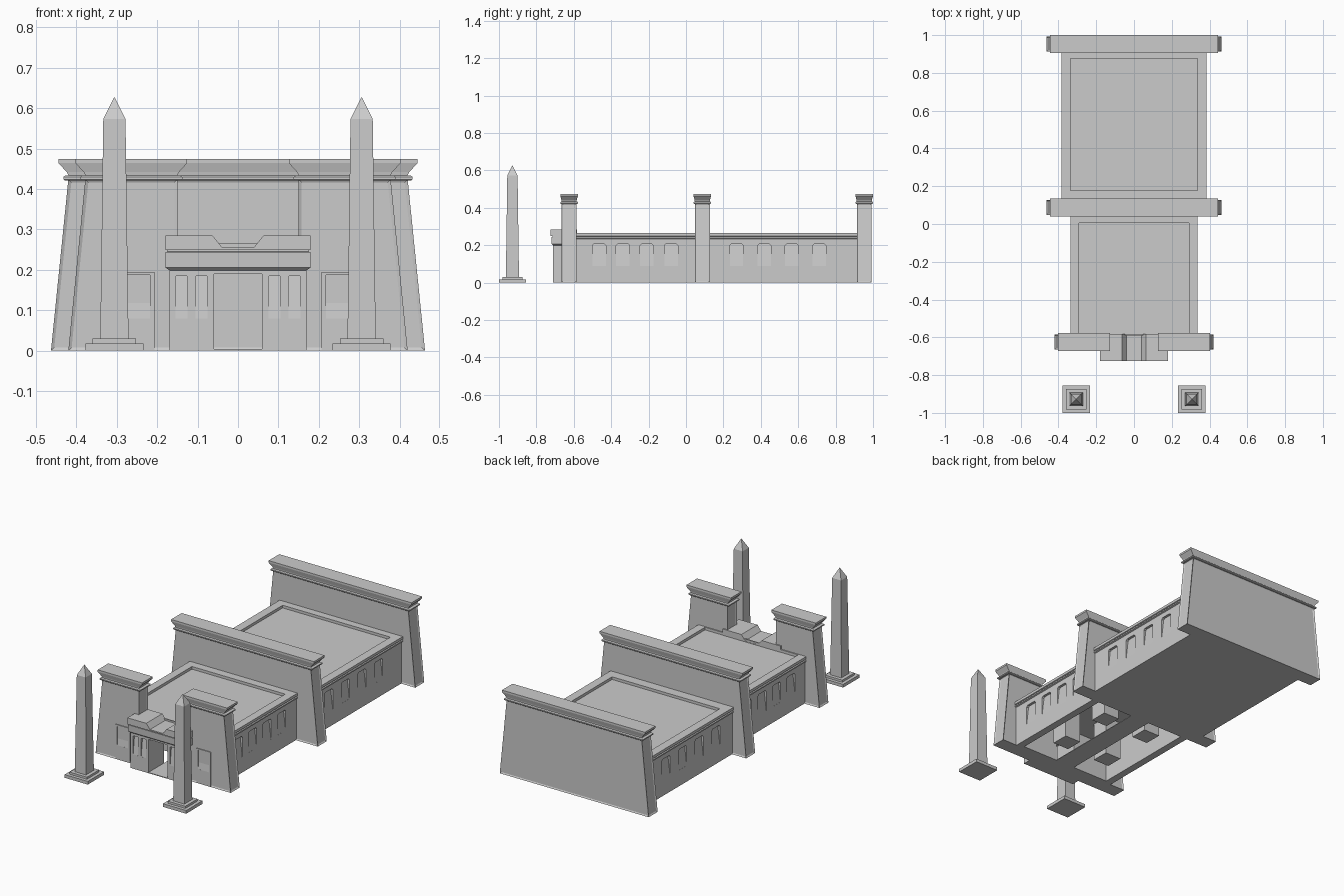
import bpy, bmesh

if "Cube" in bpy.data.objects:
    bpy.data.objects.remove(bpy.data.objects["Cube"])


def finish(name, bm):
    bmesh.ops.recalc_face_normals(bm, faces=bm.faces)
    me = bpy.data.meshes.new(name)
    bm.to_mesh(me)
    bm.free()
    ob = bpy.data.objects.new(name, me)
    bpy.context.collection.objects.link(ob)
    return ob


def loft(bm, rings):
    """Join equal-length point rings and cap both ends."""
    vs = [[bm.verts.new(p) for p in r] for r in rings]
    n = len(vs[0])
    for a, b in zip(vs, vs[1:]):
        for i in range(n):
            j = (i + 1) % n
            bm.faces.new((a[i], a[j], b[j], b[i]))
    bm.faces.new(vs[0])
    bm.faces.new(vs[-1])


def rect(x0, x1, y0, y1, z):
    return [(x0, y0, z), (x1, y0, z), (x1, y1, z), (x0, y1, z)]


def stack(name, rings, panel=False):
    """Stacked rectangles (x0, x1, y0, y1, z); panel sinks a field in each side."""
    bm = bmesh.new()
    loft(bm, [rect(*r) for r in rings])
    bmesh.ops.recalc_face_normals(bm, faces=bm.faces)
    if panel:
        bm.normal_update()
        sides = [f for f in bm.faces if abs(f.normal.z) < 0.5]
        bmesh.ops.inset_individual(bm, faces=sides, thickness=0.011, depth=-0.004)
    return finish(name, bm)


def niche(bm, place, c, w, b, t, depth, ch=0.008):
    """Wedge cutter: deep at the top, fading to the wall face at the bottom."""
    pts = [(c - w, b), (c + w, b), (c + w, t - ch), (c + w - ch, t),
           (c - w + ch, t), (c - w, t - ch)]
    loft(bm, [[place(u, z, 0.02) for u, z in pts],
              [place(u, z, -depth * (z - b) / (t - b) - 0.0003) for u, z in pts]])


def cut(ob, bm):
    cutter = finish("cutter", bm)
    cutter.hide_render = True
    m = ob.modifiers.new("cut", 'BOOLEAN')
    m.operation = 'DIFFERENCE'
    m.solver = 'EXACT'
    m.object = cutter
    bpy.context.view_layer.objects.active = ob
    bpy.ops.object.modifier_apply(modifier=m.name)
    bpy.data.objects.remove(cutter)


def pylon(name, xs, yc):
    """Battered wall, roll moulding and flared cornice. xs = bottom and top x spans."""
    (b0, b1), (t0, t1) = xs
    y = 0.04
    body = stack(name + "_wall", [(b0, b1, yc - y, yc + y, 0),
                                  (t0, t1, yc - y, yc + y, 0.424)], True)

    def ring(g, gy, z):
        return (t0 - g, t1 + g, yc - y - gy, yc + y + gy, z)
    stack(name + "_cornice", [
        ring(0.008, 0.004, 0.421), ring(0.012, 0.007, 0.424), ring(0.012, 0.007, 0.430),
        ring(0.008, 0.004, 0.433), ring(0, 0, 0.434), ring(0.004, 0.001, 0.442),
        ring(0.024, 0.007, 0.464), ring(0.024, 0.007, 0.475)])
    return body


# middle and rear pylons
for name, yc in (("middle_pylon", 0.087), ("rear_pylon", 0.953)):
    pylon(name, ((-0.463, 0.463), (-0.42, 0.42)), yc)

# front gate towers with framed niches
yf = -0.625
for s, side in ((-1, "left"), (1, "right")):
    spans = [sorted((s * 0.15, s * o)) for o in (0.42, 0.378)]
    pylon(side + "_tower", spans, yf)
    x0, x1 = sorted((s * 0.207, s * 0.296))
    frame = stack(side + "_niche_frame", [(x0, x1, yf - 0.0405, yf - 0.02, z) for z in (0.001, 0.195)])
    bm = bmesh.new()
    niche(bm, lambda u, z, o: (u, yf - 0.0405 - o, z), s * 0.2515, 0.034, 0.08, 0.187, 0.012, 0.001)
    cut(frame, bm)

# gateway with door opening and slots
gate = stack("gateway", [(-0.17, 0.17, -0.71, -0.582, 0), (-0.17, 0.17, -0.71, -0.582, 0.199),
                         (-0.18, 0.18, -0.718, -0.582, 0.206), (-0.18, 0.18, -0.72, -0.582, 0.244),
                         (-0.175, 0.175, -0.715, -0.582, 0.245), (-0.175, 0.175, -0.715, -0.582, 0.251)])
bm = bmesh.new()
loft(bm, [rect(-0.06, 0.06, -0.8, -0.5, z) for z in (-0.1, 0.19)])
for c in (-0.14, -0.09, 0.09, 0.14):
    niche(bm, lambda u, z, o: (u, -0.71 - o, z), c, 0.015, 0.08, 0.185, 0.012, 0.002)
cut(gate, bm)

# broken crown above the door
crown = [(-0.18, 0.249), (0.18, 0.249), (0.18, 0.285), (0.063, 0.285),
         (0.04, 0.256), (-0.04, 0.256), (-0.063, 0.285), (-0.18, 0.285)]
bm = bmesh.new()
loft(bm, [[(x, y, z) for x, z in crown] for y in (-0.725, -0.582)])
finish("gateway_crown", bm)


def hall_rings(hx, y0, y1, ix, iy0, iy1):
    b = hx - 0.008
    return [(-b, b, y0, y1, 0), (-b, b, y0, y1, 0.233), (-hx, hx, y0, y1, 0.236),
            (-hx, hx, y0, y1, 0.243), (-b, b, y0, y1, 0.246), (-hx, hx, y0, y1, 0.250),
            (-hx, hx, y0, y1, 0.265), (-ix, ix, iy0, iy1, 0.265), (-ix, ix, iy0, iy1, 0.25)]


def side_niches(bm, face, centres):
    for s in (-1, 1):
        for c in centres:
            niche(bm, lambda u, z, o: (s * (face + o), u, z), c, 0.036, 0.09, 0.206, 0.014)


# rear hall: solid block with sunk roof
rear = stack("rear_hall", hall_rings(0.383, 0.115, 0.925, 0.335, 0.178, 0.875))
bm = bmesh.new()
side_niches(bm, 0.375, (0.27, 0.418, 0.565, 0.713))
cut(rear, bm)

# front hall: hollow below, open at the door
inner = (-0.285, 0.285, -0.57, 0.06)
front = stack("front_hall", [inner + (0.22,), inner + (0,)] +
              hall_rings(0.335, -0.59, 0.065, 0.29, -0.583, 0.005))
bm = bmesh.new()
loft(bm, [rect(-0.06, 0.06, -0.65, -0.5, z) for z in (-0.1, 0.19)])
side_niches(bm, 0.327, (-0.465, -0.337, -0.21, -0.08))
cut(front, bm)

# floor walk and inner piers
stack("floor_walk", [(-0.06, 0.06, -0.71, 0.05, z) for z in (0, 0.004)])
for s in (-1, 1):
    for y in (-0.39, -0.07):
        x0, x1 = sorted((s * 0.09, s * 0.19))
        stack("inner_pier", [(x0, x1, y - 0.05, y + 0.05, z) for z in (0, 0.225)])

# obelisks
for s, side in ((-1, "left"), (1, "right")):
    prof = [(0.072, 0), (0.072, 0.018), (0.054, 0.018), (0.054, 0.03), (0.035, 0.03),
            (0.0275, 0.573), (0.0005, 0.627)]
    cx, cy = s * 0.306, -0.928
    stack(side + "_obelisk", [(cx - h, cx + h, cy - h, cy + h, z) for h, z in prof])
